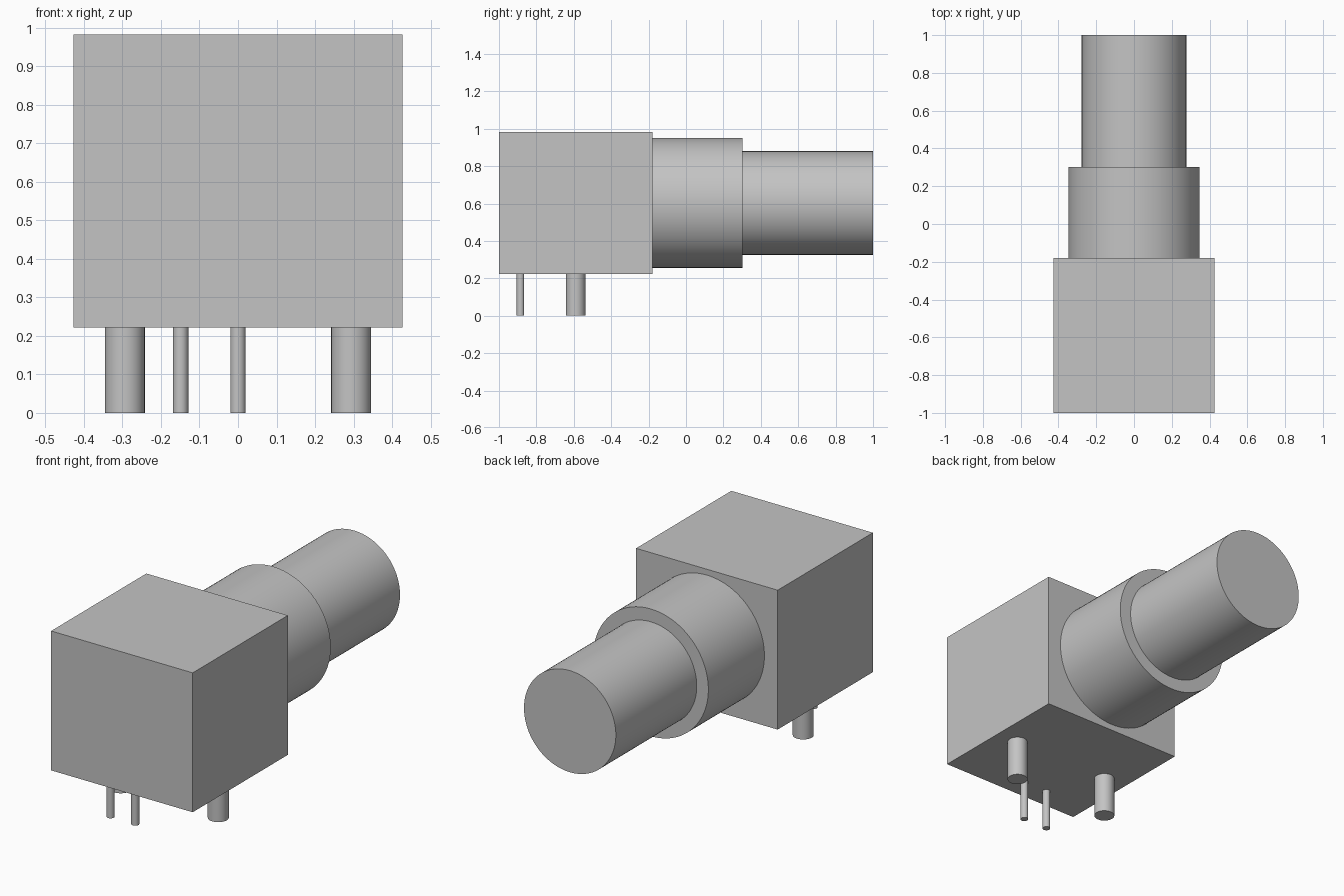
import bpy
import math

if "Cube" in bpy.data.objects:
    bpy.data.objects.remove(bpy.data.objects["Cube"], do_unlink=True)

grey = bpy.data.materials.new("light_grey")
grey.use_nodes = True
colour = (0.55, 0.55, 0.55, 1)
grey.diffuse_color = colour
grey.node_tree.nodes["Principled BSDF"].inputs["Base Color"].default_value = colour

AXIS_Z = 0.603      # height of the barrel axis
BODY_BACK = -0.18
BODY_BOTTOM = 0.222
BODY_TOP = 0.982


def finish(name):
    obj = bpy.context.object
    obj.name = obj.data.name = name
    obj.data.materials.append(grey)
    return obj


def rod(name, radius, length, centre, along_y=False, sides=64):
    rotation = (math.pi / 2, 0, 0) if along_y else (0, 0, 0)
    bpy.ops.mesh.primitive_cylinder_add(vertices=sides, radius=radius, depth=length,
                                        location=centre, rotation=rotation)
    finish(name)
    bpy.ops.object.shade_smooth_by_angle(angle=math.radians(30))


# Housing block
bpy.ops.mesh.primitive_cube_add(size=1, location=(0, (BODY_BACK - 1) / 2,
                                                  (BODY_TOP + BODY_BOTTOM) / 2))
housing = finish("housing")
housing.scale = (0.854, BODY_BACK + 1, BODY_TOP - BODY_BOTTOM)
bpy.ops.object.transform_apply(location=False, rotation=False, scale=True)

# Stepped barrel pointing backwards
for name, radius, start, end in (("barrel_collar", 0.347, BODY_BACK, 0.303),
                                 ("barrel_tip", 0.277, 0.303, 1.0)):
    rod(name, radius, end - start, (0, (start + end) / 2, AXIS_Z), True, 96)

# Mounting pegs and thin contact pins under the housing
for name, radius, x, y in (("right_peg", 0.052, -0.294, -0.59),
                           ("left_peg", 0.052, 0.294, -0.59),
                           ("side_pin", 0.02, -0.149, -0.885),
                           ("centre_pin", 0.02, 0, -0.885)):
    rod(name, radius, BODY_BOTTOM, (x, y, BODY_BOTTOM / 2), sides=32)
